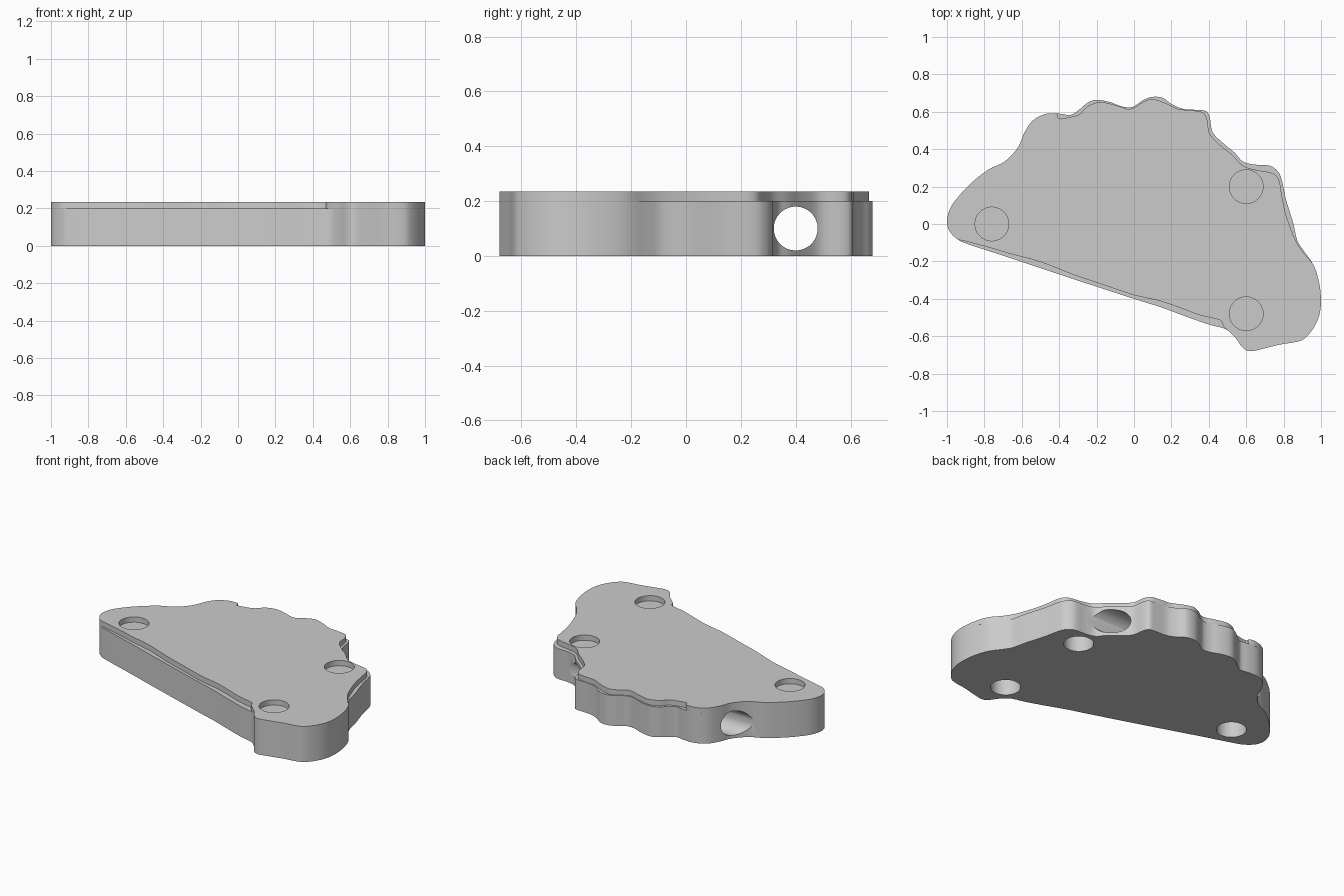
import bpy, bmesh, math
from mathutils import Vector

grey = bpy.data.materials.new("plain grey")
grey.diffuse_color = (0.6, 0.6, 0.6, 1)

# Outline stretches, counter-clockwise: nose, long lower edge, tail, scalloped upper edge
nose = [(-0.55, 0.48), (-0.59, 0.48), (-0.62, 0.41), (-0.69, 0.335), (-0.78, 0.29), (-0.88, 0.21),
        (-0.96, 0.12), (-0.99, 0.065), (-1.0, 0.01), (-0.985, -0.04), (-0.945, -0.08)]
nose[0] = (-0.545, 0.55)
body_low = [(-0.89, -0.107), (-0.66, -0.182), (-0.34, -0.289), (0, -0.4), (0.14, -0.444),
            (0.30, -0.503), (0.41, -0.54), (0.49, -0.562)]
plate_low = [(-0.89, -0.095), (-0.76, -0.13), (-0.66, -0.16), (-0.5, -0.203), (-0.32, -0.273),
             (-0.18, -0.32), (0, -0.38), (0.14, -0.412), (0.25, -0.45), (0.35, -0.487),
             (0.46, -0.515), (0.48, -0.548)]
tail = [(0.54, -0.605), (0.58, -0.66), (0.62, -0.68), (0.69, -0.667), (0.78, -0.645), (0.87, -0.63),
        (0.915, -0.61), (0.96, -0.556), (0.99, -0.49), (1.0, -0.41), (0.99, -0.315), (0.96, -0.22)]
body_up = [(0.905, -0.14), (0.872, -0.085), (0.85, 0.01), (0.813, 0.13), (0.79, 0.235), (0.77, 0.28),
           (0.725, 0.312), (0.64, 0.318), (0.58, 0.335), (0.54, 0.38), (0.47, 0.438), (0.42, 0.492),
           (0.405, 0.57), (0.385, 0.604), (0.335, 0.61), (0.26, 0.616), (0.2, 0.642), (0.155, 0.674),
           (0.1, 0.68), (0.05, 0.663), (-0.005, 0.627), (-0.06, 0.627), (-0.13, 0.652), (-0.2, 0.664),
           (-0.25, 0.647), (-0.295, 0.61), (-0.34, 0.583), (-0.4, 0.59), (-0.475, 0.588)]
plate_up = [(0.9, -0.145), (0.865, -0.09), (0.84, -0.03), (0.81, 0.06), (0.79, 0.155), (0.775, 0.235),
            (0.74, 0.272), (0.66, 0.288), (0.585, 0.31), (0.525, 0.37), (0.46, 0.422), (0.405, 0.482),
            (0.393, 0.55), (0.37, 0.595), (0.3, 0.609), (0.235, 0.615), (0.165, 0.648), (0.1, 0.667),
            (0.05, 0.653), (-0.02, 0.615), (-0.1, 0.636), (-0.18, 0.652), (-0.245, 0.631),
            (-0.29, 0.588), (-0.34, 0.572), (-0.4, 0.563), (-0.412, 0.588), (-0.475, 0.588)]


def smooth_loop(pts, steps=4):
    """Catmull-Rom curve through a closed ring of points."""
    p = [Vector(q) for q in pts]
    out = []
    for i in range(len(p)):
        a, b, c, d = (p[(i + k) % len(p)] for k in (-1, 0, 1, 2))
        for s in range(steps):
            t = s / steps
            out.append(0.5 * (2 * b + (c - a) * t + (2 * a - 5 * b + 4 * c - d) * t**2
                              + (3 * b - a - 3 * c + d) * t**3))
    return out


def slab(name, pts, z0, z1):
    """Extrude a closed outline upwards."""
    bm = bmesh.new()
    face = bm.faces.new([bm.verts.new((q.x, q.y, z0)) for q in smooth_loop(pts)])
    res = bmesh.ops.extrude_face_region(bm, geom=[face])
    for v in res["geom"]:
        if isinstance(v, bmesh.types.BMVert):
            v.co.z = z1
    bmesh.ops.recalc_face_normals(bm, faces=bm.faces)
    mesh = bpy.data.meshes.new(name)
    bm.to_mesh(mesh)
    bm.free()
    mesh.materials.append(grey)
    ob = bpy.data.objects.new(name, mesh)
    bpy.context.collection.objects.link(ob)
    return ob


def drill(ob, radius, depth, location, rotation=(0, 0, 0)):
    """Cut a round hole and discard the cutter."""
    bpy.ops.mesh.primitive_cylinder_add(vertices=64, radius=radius, depth=depth,
                                        location=location, rotation=rotation)
    cutter = bpy.context.object
    cutter.data.materials.append(grey)
    mod = ob.modifiers.new("hole", 'BOOLEAN')
    mod.operation, mod.solver, mod.object = 'DIFFERENCE', 'EXACT', cutter
    bpy.context.view_layer.objects.active = ob
    bpy.ops.object.modifier_apply(modifier=mod.name)
    bpy.data.objects.remove(cutter, do_unlink=True)


body = slab("body", nose + body_low + tail + body_up, 0, 0.2)
plate = slab("top_plate", nose + plate_low + tail + plate_up, 0.2, 0.235)

# Three round pockets, above and below
for x, y in ((-0.76, 0), (0.6, 0.2), (0.6, -0.48)):
    drill(plate, 0.09, 0.2, (x, y, 0.22))
    drill(body, 0.09, 0.36, (x, y, 0))

# Bore running sideways through the body
drill(body, 0.08, 3, (0, 0.4, 0.1), (0, math.pi / 2, 0))

for ob in (body, plate):
    bpy.ops.object.select_all(action='DESELECT')
    ob.select_set(True)
    bpy.context.view_layer.objects.active = ob
    bpy.ops.object.shade_smooth_by_angle(angle=math.radians(30))
